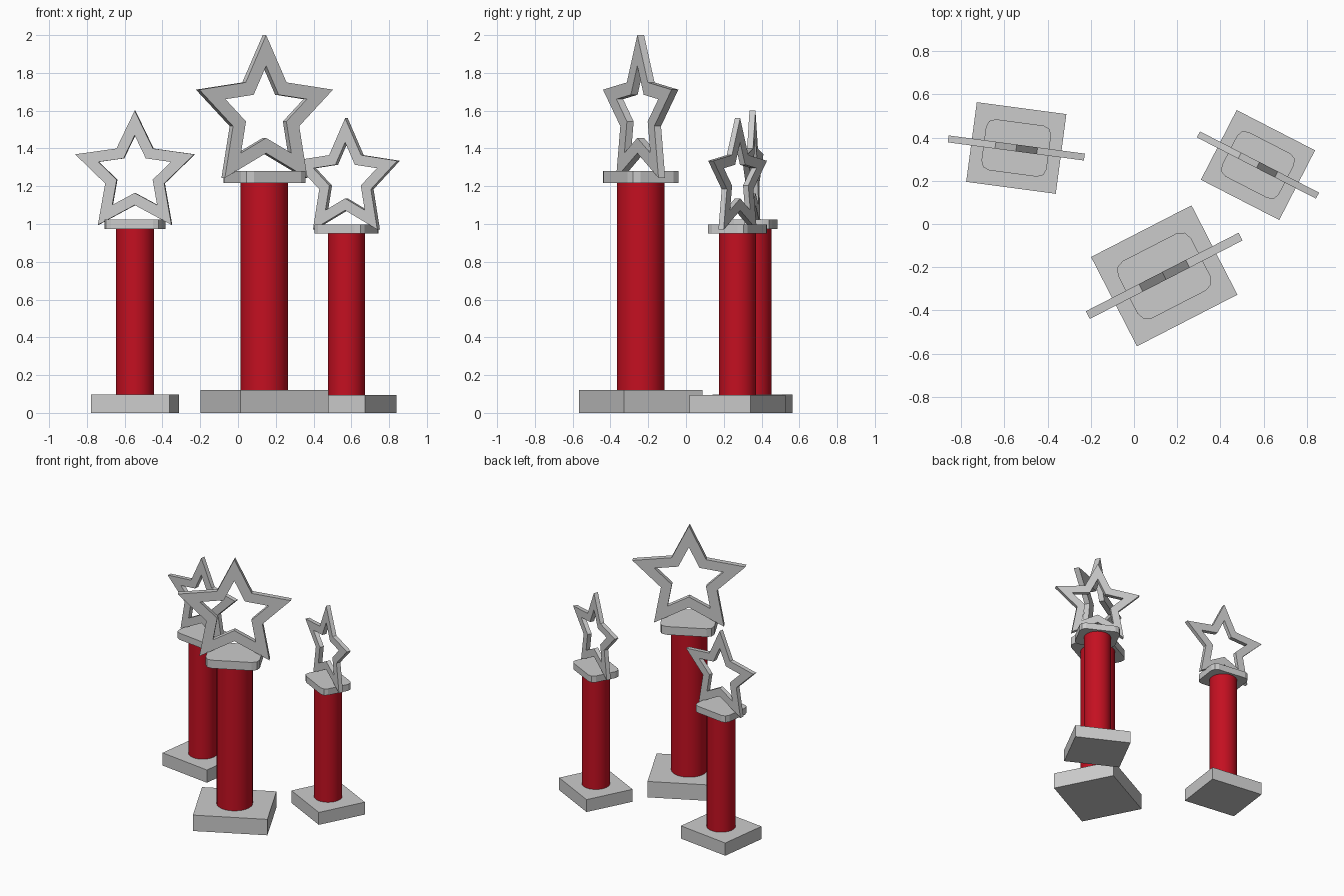
import bpy, bmesh
from math import sin, cos, pi, radians
from mathutils import Matrix

if "Cube" in bpy.data.objects:
    bpy.data.objects.remove(bpy.data.objects["Cube"])


def finish(bm, name, place, colour=None, smooth=False):
    bmesh.ops.recalc_face_normals(bm, faces=bm.faces)
    bm.transform(place)
    mesh = bpy.data.meshes.new(name)
    bm.to_mesh(mesh)
    bm.free()
    ob = bpy.data.objects.new(name, mesh)
    bpy.context.collection.objects.link(ob)
    if colour:
        mesh.materials.append(colour)
    if smooth:
        bpy.context.view_layer.objects.active = ob
        ob.select_set(True)
        bpy.ops.object.shade_smooth_by_angle(angle=radians(40))
        ob.select_set(False)


def block(width, depth, z0, z1, corner=0.0):
    bm = bmesh.new()
    bmesh.ops.create_cube(bm, size=1, matrix=Matrix.Translation((0, 0, (z0 + z1) / 2))
                          @ Matrix.Diagonal((width, depth, z1 - z0, 1)))
    if corner:
        upright = [e for e in bm.edges if abs(e.verts[0].co.z - e.verts[1].co.z) > 0.01]
        bmesh.ops.bevel(bm, geom=upright, offset=corner, segments=2, profile=0.5,
                        affect='EDGES')
    return bm


def star_frame(outer, notch, hole, thick, z):
    # four rings of ten points: outline and hole, front and back
    bm = bmesh.new()
    rings = []
    for scale, y in ((1, -thick / 2), (1, thick / 2), (hole, thick / 2), (hole, -thick / 2)):
        ring = []
        for i in range(10):
            r = (notch if i % 2 else outer) * scale
            a = i * pi / 5
            ring.append(bm.verts.new((r * sin(a), y, z + r * cos(a))))
        rings.append(ring)
    for k in range(4):
        a, b = rings[k], rings[(k + 1) % 4]
        for i in range(10):
            j = (i + 1) % 10
            bm.faces.new((a[i], a[j], b[j], b[i]))
    return bm


red = bpy.data.materials.new("red")
red.diffuse_color = (0.55, 0.005, 0.015, 1)
red.use_nodes = True
red.node_tree.nodes["Principled BSDF"].inputs["Base Color"].default_value = red.diffuse_color


def trophy(label, x, y, turn, size):
    place = (Matrix.Translation((x, y, 0)) @ Matrix.Rotation(radians(turn), 4, 'Z')
             @ Matrix.Scale(size, 4))
    # plinth
    finish(block(0.523, 0.465, 0, 0.122), label + "_base", place)
    # column
    bm = bmesh.new()
    bmesh.ops.create_cone(bm, cap_ends=True, segments=32, radius1=0.126, radius2=0.126,
                          depth=1.095, matrix=Matrix.Translation((0, 0, 0.6695)))
    finish(bm, label + "_column", place, red, True)
    # cap with clipped corners
    finish(block(0.38, 0.298, 1.217, 1.28, 0.05), label + "_cap", place)
    # open star
    finish(star_frame(0.418, 0.207, 0.61, 0.04, 1.582), label + "_star", place)


trophy("first", 0.14, -0.24, 27.2, 1.0)
trophy("second", -0.545, 0.352, -7.6, 0.8)
trophy("third", 0.574, 0.273, -27.2, 0.78)
